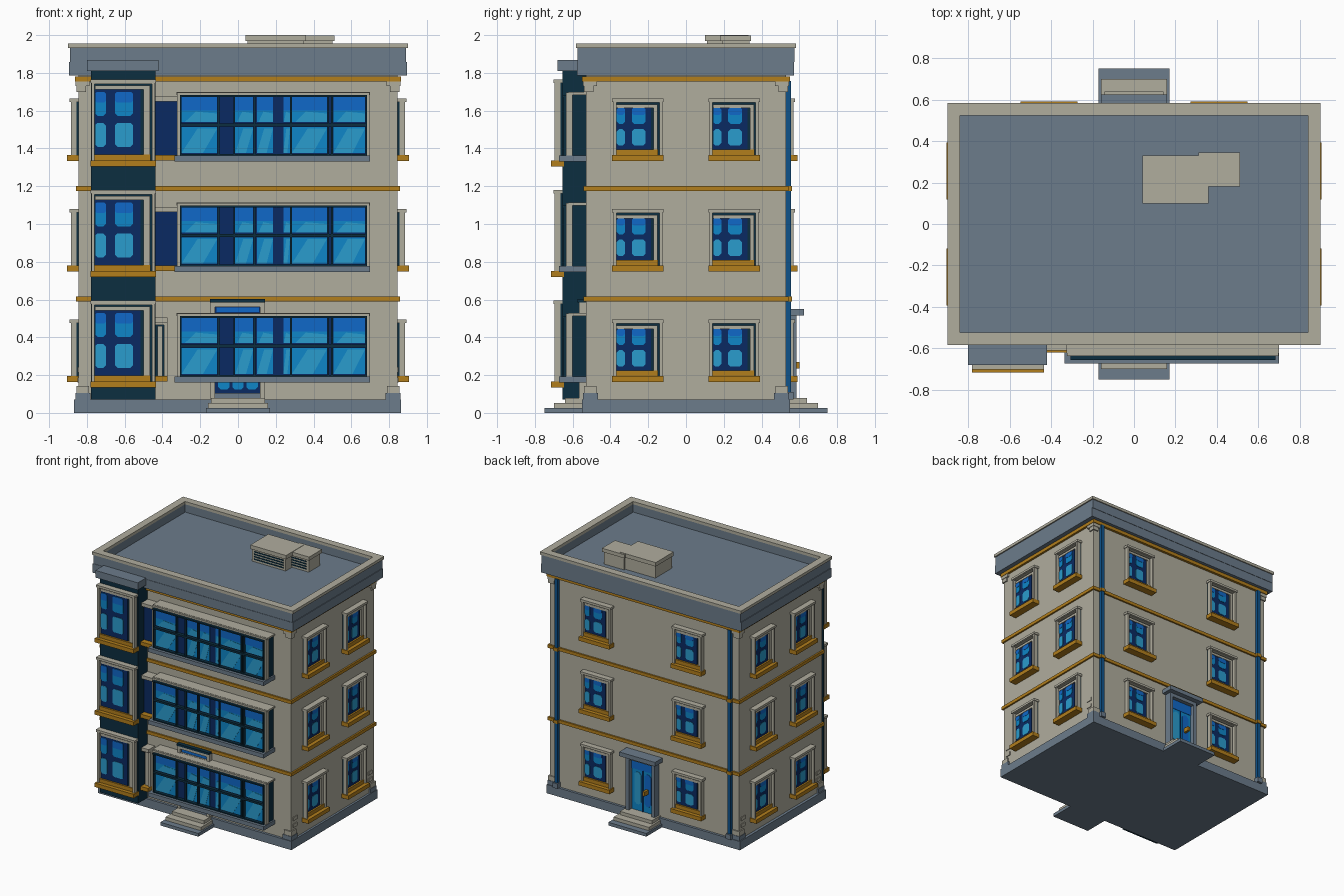
import bpy, bmesh, math
from mathutils import Matrix

if "Cube" in bpy.data.objects:
    bpy.data.objects.remove(bpy.data.objects["Cube"])


def lin(c):
    c /= 255
    return c / 12.92 if c <= 0.04045 else ((c + 0.055) / 1.055) ** 2.4


COLOURS = {
    "cream": (176, 173, 158), "slate": (108, 124, 139), "gold": (178, 126, 28),
    "teal": (12, 46, 64), "navy": (10, 42, 98), "blue": (16, 104, 200),
    "azure": (14, 134, 200), "sky": (42, 156, 206), "pipe_blue": (14, 82, 138),
}
MATS = {}
for key, rgb in COLOURS.items():
    MATS[key] = bpy.data.materials.new(key)
    MATS[key].diffuse_color = (*[lin(c) for c in rgb], 1)

parts = {}
FRONT, RIGHT, BACK, LEFT = 0, 90, 180, 270


def prism(name, mat, pts, d0, d1, side=FRONT):
    """Extrude a (u, z) outline between two distances from the centre, on one side."""
    bm = parts.setdefault((name, mat), bmesh.new())
    rot = Matrix.Rotation(math.radians(side), 4, 'Z')
    rings = [[bm.verts.new(rot @ Matrix.Translation((u, -d, z)).translation)
              for u, z in pts] for d in (d0, d1)]
    n = len(pts)
    bm.faces.new(rings[0])
    bm.faces.new(rings[1][::-1])
    for i in range(n):
        j = (i + 1) % n
        bm.faces.new((rings[0][i], rings[1][i], rings[1][j], rings[0][j]))


def box(name, mat, u0, u1, d0, d1, z0, z1, side=FRONT):
    prism(name, mat, [(u0, z0), (u1, z0), (u1, z1), (u0, z1)], d0, d1, side)


def pane(name, mat, u0, u1, z0, z1, d, side=FRONT, c=0.0):
    """Thin glass plate with clipped corners."""
    pts = [(u0 + c, z0), (u1 - c, z0), (u1, z0 + c), (u1, z1 - c),
           (u1 - c, z1), (u0 + c, z1), (u0, z1 - c), (u0, z0 + c)]
    if not c:
        pts = pts[::2]
        pts = [(u0, z0), (u1, z0), (u1, z1), (u0, z1)]
    prism(name, mat, pts, d, d + 0.003, side)


def frame(name, mat, u0, u1, d0, d1, z0, z1, t, side=FRONT):
    box(name, mat, u0, u0 + t, d0, d1, z0, z1, side)
    box(name, mat, u1 - t, u1, d0, d1, z0, z1, side)
    box(name, mat, u0 + t, u1 - t, d0, d1, z1 - t, z1, side)


def window(name, side, u0, u1, z0, z1, d):
    """Framed window with inner jamb, four panes and a gold sill."""
    w, h = u1 - u0, z1 - z0
    box(name + "_back", "teal", u0 + .006, u1 - .006, d - .02, d + .010, z0, z1 - .006, side)
    frame(name + "_frame", "cream", u0, u1, d + .010, d + .040, z0, z1, .016, side)
    box(name + "_header", "cream", u0 - .006, u1 + .006, d, d + .046, z1 - .012, z1 + .006, side)
    g0, g1 = u0 + .018, u0 + .77 * w
    box(name + "_glass", "navy", g0, g1, d, d + .016, z0 + .02, z1 - .045, side)
    box(name + "_jamb", "cream", u0 + .82 * w, u1 - .025, d, d + .024, z0 + .03, z1 - .026, side)
    box(name + "_jamb", "cream", g0, u1 - .025, d, d + .024, z1 - .045, z1 - .026, side)
    box(name + "_ledge", "gold", u0 + .016, u1 - .022, d, d + .030, z0, z0 + .03, side)
    gw = g1 - g0
    for a, b in ((0.0, .24), (.44, .84)):
        for lo, hi in ((.17, .47), (.56, .86)):
            p0, p1, q0, q1 = g0 + a * gw, g0 + b * gw, z0 + lo * h, z0 + hi * h
            pane(name + "_pane", "azure" if lo > .5 else "sky", p0, p1, q0, q1, d + .016, side, .013)
            if lo > .5:
                pane(name + "_pane_top", "blue", p0, p1, q0 + .55 * (q1 - q0), q1, d + .018, side, .010)
    box(name + "_sill", "gold", u0 - .007, u1 + .007, d - .01, d + .060, z0 - .032, z0, side)


# Main walls and plinth
box("walls", "cream", -.845, .845, -.53, .53, .05, 1.8)
box("plinth", "slate", -.867, .862, -.55, .55, 0, .07)
for s in (-1, 1):
    for t in (-1, 1):
        def corner(name, mat, r, out, z0, z1):
            xs = sorted((s * (.845 - r), s * (.845 + out)))
            ys = sorted((t * (.53 - r), t * (.53 + out)))
            box(name, mat, *xs, *ys, z0, z1)
        corner("corner_base", "slate", .065, .014, .07, .105)
        corner("corner_block", "cream", .055, .010, .105, .142)
        corner("corner_bracket", "cream", .04, .010, 1.70, 1.73)
        corner("corner_bracket", "cream", .06, .014, 1.73, 1.756)
        for z in (.16, .215):
            for side in (RIGHT, LEFT):
                box("corner_brick", "cream", t * .48 - .024, t * .48 + .024, .84, .851, z, z + .028, side)

# Gold string courses
for z in (.59, 1.175):
    box("gold_band", "gold", -.858, .858, -.543, .543, z, z + .026)
box("gold_band", "gold", -.862, .862, -.55, .55, 1.755, 1.782)

# Cornice, parapet and roof deck
box("cornice", "slate", -.895, .895, -.572, .578, 1.785, 1.858)
box("roof_deck", "slate", -.85, .85, -.54, .54, 1.85, 1.868)


def ring(name, mat, x, y, t, z0, z1):
    box(name, mat, -x, x, y - t, y, z0, z1)
    box(name, mat, -x, x, -y, -y + t, z0, z1)
    for s in (-1, 1):
        a, b = sorted((s * (x - t), s * x))
        box(name, mat, a, b, -y + t, y - t, z0, z1)


ring("parapet", "slate", .89, .575, .05, 1.858, 1.932)
ring("parapet_cap", "cream", .9, .583, .06, 1.932, 1.955)

# Rooftop ventilation unit
for x0, x1, y0, y1, top in ((.04, .36, .10, .33, 2.0), (.31, .51, .18, .345, 1.997)):
    box("roof_unit", "cream", x0 + .01, x1 - .01, -y1 + .01, -y0 - .01, 1.86, 1.97)
    box("roof_unit_lid", "cream", x0, x1, -y1, -y0, 1.968, top)
    for i in range(4):
        z = 1.885 + i * .02
        box("roof_unit_vent", "teal", max(x0, .04) + .03, x1 - .03, -y0 - .012, -y0 - .006, z, z + .009)

# Windows repeated on every storey
for floor in range(3):
    z = .585 * floor
    for side in (RIGHT, LEFT):
        for u in (-.255, .255):
            window("side_window", side, u - .13, u + .13, .195 + z, .488 + z, .845)
    for u in (-.41, .41):
        window("back_window", BACK, u - .13, u + .13, .195 + z, .488 + z, .53)
    window("bay_window", FRONT, -.775, -.44, .167 + z, .588 + z, .655)

    # Narrow window tucked beside the bay
    if floor:
        box("narrow_window", "navy", -.45, -.30, .52, .575, .19 + z, .48 + z)
    else:
        box("narrow_window", "teal", -.45, -.38, .52, .565, .195, .48)
        frame("narrow_window_frame", "cream", -.47, -.372, .55, .59, .195, .485, .02)
        box("narrow_window_jamb", "cream", -.425, -.40, .55, .58, .195, .46)
    end = -.30 if floor else -.372
    box("narrow_window_header", "cream", -.45, end, .52, .61, .478 + z, .505 + z)
    box("narrow_window_sill", "gold", -.45, end, .52, .62, .165 + z, .195 + z)

    # Long front window: casing, sill, panes and glazing bars
    z0, z1 = .193 + z, .512 + z
    box("long_window_back", "teal", -.312, .688, .52, .61, z0, z1)
    box("long_window_glass", "navy", -.305, .675, .60, .625, z0, z1)
    frame("long_window_frame", "cream", -.322, .697, .60, .636, z0, z1 + .014, .015)
    box("long_window_header", "cream", -.325, .70, .52, .622, z1 + .002, z1 + .016)
    box("long_window_sill", "slate", -.335, .70, .52, .672, .16 + z, .193 + z)
    mid = z0 + .162
    for a, b in ((-.30, -.11), (-.015, .08), (.10, .185), (.24, .275), (.285, .47), (.505, .672)):
        pane("long_pane_low", "azure", a, b, z0 + .012, mid - .012, .625)
        pane("long_pane_high", "azure", a, b, mid + .015, z1 - .010, .625)
        pane("long_pane_top", "blue", a, b, mid + .075, z1 - .010, .627)
        w = b - a
        prism("long_pane_glint", "sky", [(a, z0 + .012), (a + .6 * w, z0 + .012), (b, mid - .02),
                                         (a + .45 * w, mid - .02)], .627, .630)
        prism("long_pane_glint", "sky", [(a + .1 * w, mid + .015), (b, mid + .015),
                                         (b, mid + .06), (a + .4 * w, mid + .07)], .627, .630)
    for u in (-.103, -.02, .088, .28, .478, .498):
        box("long_window_bar", "teal", u - .005, u + .005, .61, .645, z0, z1)
    box("long_window_bar", "teal", -.307, .682, .61, .65, mid - .008, mid + .008)
    box("long_window_bar", "teal", -.307, .682, .61, .655, z1 - .010, z1)
    box("long_window_bar", "teal", -.307, .682, .61, .65, z0, z0 + .008)
    for u in (-.307, .674):
        box("long_window_bar", "teal", u, u + .008, .61, .65, z0, z1)

# Bay column and its cap
box("bay_column", "teal", -.778, -.437, .50, .655, .07, 1.815)
box("bay_cap", "slate", -.80, -.42, .50, .68, 1.81, 1.868)

# Front entrance
box("front_door", "navy", -.125, .12, .52, .548, .08, .575)
frame("front_door_frame", "cream", -.145, .14, .52, .567, .07, .585, .024)
box("front_door_header", "teal", -.148, .143, .52, .575, .585, .602)
box("front_door_rail", "cream", -.121, .116, .52, .56, .505, .53)
pane("front_transom", "blue", -.115, .11, .533, .558, .548)
for i in range(3):
    u = -.105 + i * .075
    pane("front_door_pane", "azure", u, u + .06, .125, .49, .548, FRONT, .012)
box("front_door_kick", "slate", -.121, .116, .52, .556, .08, .105)

# Back entrance with canopy
box("back_door", "azure", -.10, .10, .52, .55, .08, .50, BACK)
box("back_transom", "blue", -.10, .10, .52, .553, .41, .50, BACK)
frame("back_door_frame", "slate", -.13, .13, .52, .585, .07, .516, .028, BACK)
pane("back_door_pane", "sky", -.075, -.015, .13, .39, .55, BACK, .02)
pane("back_door_pane", "blue", .015, .075, .13, .39, .55, BACK, .02)
box("back_door_split", "navy", -.004, .004, .54, .554, .08, .41, BACK)
box("back_door_handle", "gold", .03, .05, .55, .60, .235, .27, BACK)
box("back_canopy", "slate", -.16, .16, .52, .625, .516, .55, BACK)

# Entrance steps, front and back
for side in (FRONT, BACK):
    box("bottom_step", "slate", -.17, .17, .50, .75, 0, .026, side)
    box("middle_step", "cream", -.158, .158, .50, .70, .026, .053, side)
    box("top_step", "cream", -.143, .143, .50, .64, .053, .08, side)

# Drainpipes on the back wall
for u in (-.775, .775):
    box("drainpipe", "pipe_blue", u - .014, u + .014, .52, .556, .075, 1.757, BACK)
    box("drainpipe_shoe", "slate", u - .022, u + .022, .52, .568, .07, .11, BACK)
    for z in (.603, 1.188):
        box("drainpipe_clip", "gold", u - .02, u + .02, .52, .561, z - .013, z + .013, BACK)

# Turn each collected part into an object
for (name, mat), bm in parts.items():
    bmesh.ops.recalc_face_normals(bm, faces=bm.faces)
    mesh = bpy.data.meshes.new(name)
    bm.to_mesh(mesh)
    bm.free()
    mesh.materials.append(MATS[mat])
    bpy.context.collection.objects.link(bpy.data.objects.new(name, mesh))

for m in bpy.data.materials:
    if m.users and not m.is_grease_pencil:
        m.use_nodes = True
        m.node_tree.nodes["Principled BSDF"].inputs["Base Color"].default_value = m.diffuse_color
